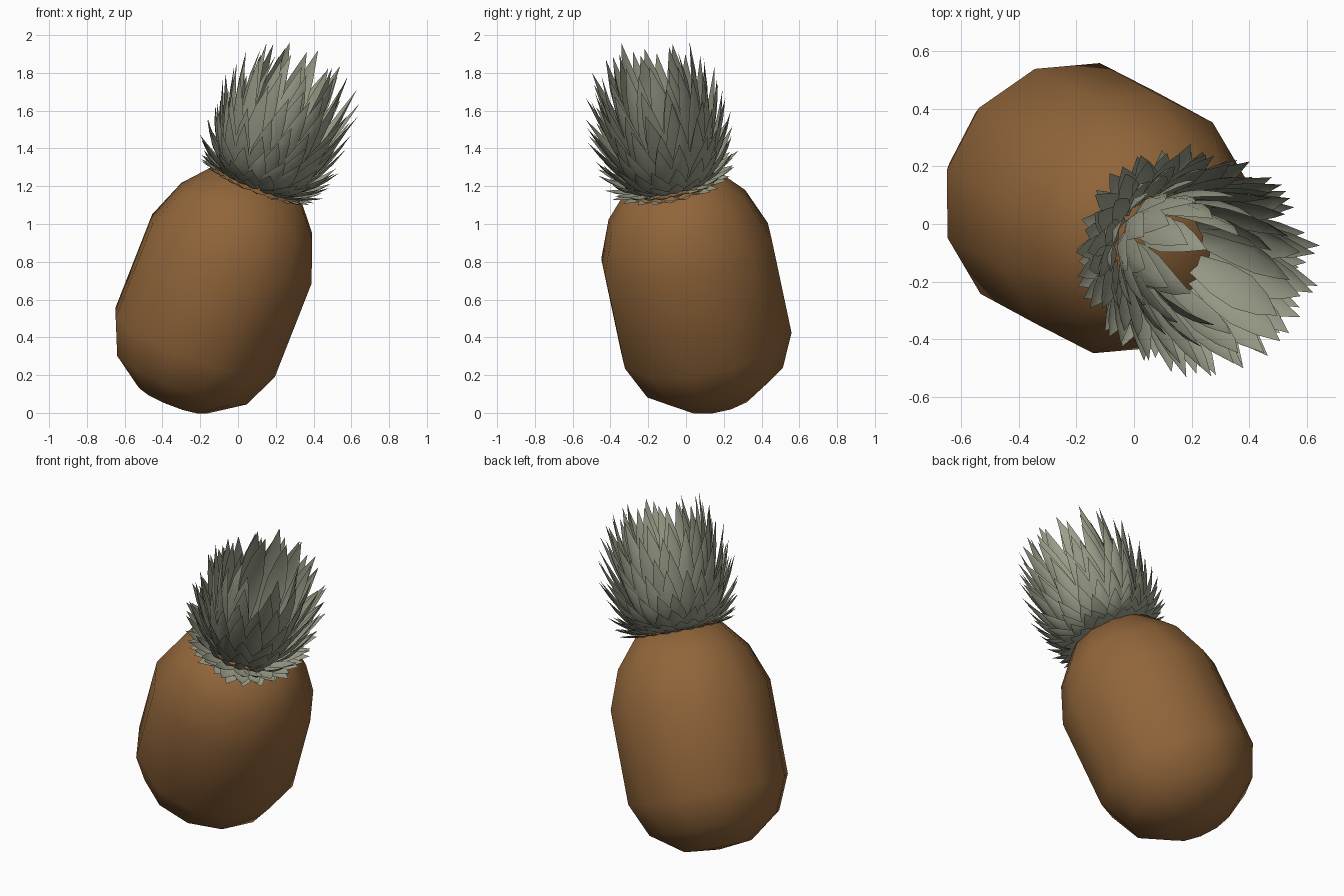
import bpy, bmesh, math, random
from mathutils import Vector

if "Cube" in bpy.data.objects:
    bpy.data.objects.remove(bpy.data.objects["Cube"])

random.seed(4)

# Shared leaning axis and a frame across it
AXIS = Vector((0.359, -0.194, 0.913)).normalized()
CENTRE = Vector((-0.13, 0.055, 0.62))
U = Vector((0.108, 0.447, 0.052))
U = (U - AXIS * U.dot(AXIS)).normalized()
V = AXIS.cross(U)
CROWN = 0.645          # height of the crown base along the axis


def place(radius, angle, height, side=0.0):
    """Point in axis coordinates; side shifts it along the tangent."""
    out = U * math.cos(angle) + V * math.sin(angle)
    return CENTRE + AXIS * height + out * radius + AXIS.cross(out) * side


def material(name, colour):
    m = bpy.data.materials.new(name)
    m.diffuse_color = (*colour, 1)
    m.use_nodes = True
    m.node_tree.nodes["Principled BSDF"].inputs["Base Color"].default_value = m.diffuse_color
    return m


def finish(bm, name, mat, angle):
    me = bpy.data.meshes.new(name)
    bm.to_mesh(me)
    bm.free()
    me.materials.append(mat)
    ob = bpy.data.objects.new(name, me)
    bpy.context.collection.objects.link(ob)
    bpy.ops.object.select_all(action='DESELECT')
    ob.select_set(True)
    bpy.context.view_layer.objects.active = ob
    bpy.ops.object.shade_smooth_by_angle(angle=math.radians(angle))
    return ob


skin = material("brown_skin", (0.28, 0.13, 0.042))
green = material("grey_green_leaf", (0.34, 0.35, 0.26))

# Fruit body: twelve-sided barrel with rounded ends
SIDES = 12
profile = [(0.20, -0.597), (0.38, -0.467), (0.467, -0.272),
           (0.467, 0.272), (0.383, 0.49), (0.245, 0.655)]
bm = bmesh.new()
rings = [[bm.verts.new(place(r, math.tau * i / SIDES, h)) for i in range(SIDES)]
         for r, h in profile]
for lo, hi in zip(rings, rings[1:]):
    for i in range(SIDES):
        j = (i + 1) % SIDES
        bm.faces.new((lo[i], lo[j], hi[j], hi[i]))
for ring, h, flip in ((rings[0], -0.62, True), (rings[-1], 0.67, False)):
    pole = bm.verts.new(place(0, 0, h))
    for i in range(SIDES):
        a, b = ring[i], ring[(i + 1) % SIDES]
        bm.faces.new((b, a, pole) if flip else (a, b, pole))
finish(bm, "fruit_body", skin, 50)

# Leaf: folded pointed blade following a curve from base through bend to tip
WIDTHS = [0.55, 0.95, 1.0, 0.62, 0.0]


def add_leaf(bm, angle, base, bend, tip, width, twist):
    rows = []
    for k, w in enumerate(WIDTHS):
        t = k / (len(WIDTHS) - 1)
        r, h = ((1 - t) ** 2 * base[n] + 2 * t * (1 - t) * bend[n] + t * t * tip[n]
                for n in (0, 1))
        half, lean = w * width / 2, twist * t * t
        if w == 0:
            rows.append([bm.verts.new(place(r, angle, CROWN + h, lean))])
        else:
            rows.append([bm.verts.new(place(r - abs(s) * half * 0.35, angle,
                                            CROWN + h + abs(s) * half * 0.15,
                                            s * half + lean))
                         for s in (-1, 0, 1)])
    for a, b in zip(rows, rows[1:]):
        for i in (0, 1):
            if len(b) == 1:
                bm.faces.new((a[i], a[i + 1], b[0]))
            else:
                bm.faces.new((a[i], a[i + 1], b[i + 1], b[i]))


# Crown layers: leaf count, base, bend and tip as (radius, height), leaf width
layers = [
    (22, (0.20, 0.00), (0.27, 0.00), (0.325, 0.02), 0.085),
    (22, (0.20, 0.01), (0.29, 0.02), (0.345, 0.07), 0.085),
    (21, (0.20, 0.02), (0.30, 0.05), (0.365, 0.14), 0.09),
    (20, (0.20, 0.03), (0.31, 0.09), (0.375, 0.24), 0.095),
    (19, (0.20, 0.04), (0.31, 0.14), (0.38, 0.35), 0.10),
    (18, (0.20, 0.05), (0.31, 0.20), (0.37, 0.46), 0.105),
    (16, (0.19, 0.05), (0.30, 0.28), (0.35, 0.57), 0.11),
    (14, (0.18, 0.05), (0.29, 0.36), (0.31, 0.66), 0.11),
    (11, (0.16, 0.05), (0.27, 0.40), (0.25, 0.73), 0.12),
    (8, (0.13, 0.05), (0.23, 0.40), (0.17, 0.73), 0.13),
]
bm = bmesh.new()
for n, (count, base, bend, tip, width) in enumerate(layers):
    for i in range(count):
        angle = math.tau * (i + n * 0.38 + random.uniform(-0.2, 0.2)) / count
        grow = random.uniform(0.93, 1.04)
        end = (tip[0] * random.uniform(0.95, 1.05), tip[1] * grow)
        add_leaf(bm, angle, base, bend, end, width, random.uniform(-0.03, 0.03))
finish(bm, "leaf_crown", green, 60)
